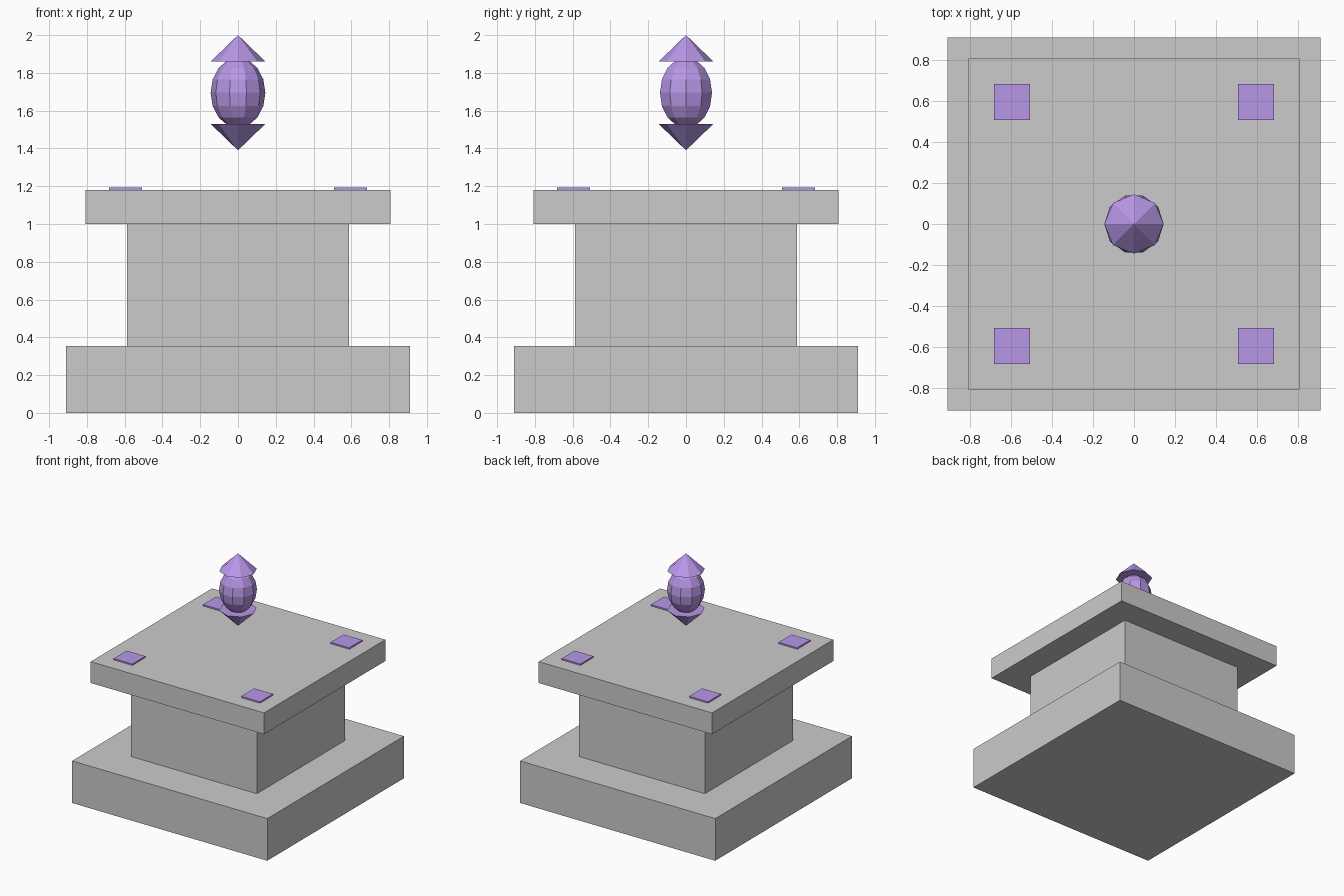
import bpy
import bmesh
from math import pi
from mathutils import Matrix

if "Cube" in bpy.data.objects:
    bpy.data.objects.remove(bpy.data.objects["Cube"])

violet = bpy.data.materials.new("violet")
violet.diffuse_color = (0.48, 0.31, 0.80, 1)
violet.use_nodes = True
violet.node_tree.nodes["Principled BSDF"].inputs["Base Color"].default_value = violet.diffuse_color


def finish(name, bm, mat=None):
    bmesh.ops.recalc_face_normals(bm, faces=bm.faces)
    mesh = bpy.data.meshes.new(name)
    bm.to_mesh(mesh)
    bm.free()
    if mat:
        mesh.materials.append(mat)
    obj = bpy.data.objects.new(name, mesh)
    bpy.context.collection.objects.link(obj)
    return obj


def square_block(name, half, z0, z1, x=0, y=0, mat=None):
    bm = bmesh.new()
    place = Matrix.Translation((x, y, (z0 + z1) / 2)) @ Matrix.Diagonal((2 * half, 2 * half, z1 - z0, 1))
    bmesh.ops.create_cube(bm, size=1, matrix=place)
    return finish(name, bm, mat)


def cone(name, z_base, z_tip):
    bm = bmesh.new()
    h = z_tip - z_base
    r1, r2 = (0.145, 0) if h > 0 else (0, 0.145)
    bmesh.ops.create_cone(bm, cap_ends=True, segments=8, radius1=r1, radius2=r2, depth=abs(h),
                          matrix=Matrix.Translation((0, 0, (z_base + z_tip) / 2)))
    bmesh.ops.remove_doubles(bm, verts=bm.verts, dist=1e-5)
    return finish(name, bm, violet)


# Stone pedestal
square_block("base_slab", 0.91, 0, 0.355)
square_block("pillar", 0.587, 0.355, 1.0)
square_block("top_slab", 0.808, 1.0, 1.18)

# Corner inlays
for i, (sx, sy) in enumerate([(-1, -1), (1, -1), (1, 1), (-1, 1)]):
    square_block(f"corner_inlay_{i + 1}", 0.087, 1.172, 1.192, 0.595 * sx, 0.595 * sy, violet)

# Floating crystal: faceted core with a point at each end
bm = bmesh.new()
bmesh.ops.create_uvsphere(bm, u_segments=10, v_segments=8, radius=1,
                          matrix=Matrix.Translation((0, 0, 1.695))
                          @ Matrix.Diagonal((0.145, 0.145, 0.186, 1))
                          @ Matrix.Rotation(pi / 2, 4, 'Z'))
finish("crystal_core", bm, violet)
cone("crystal_upper_point", 1.86, 2.0)
cone("crystal_lower_point", 1.53, 1.39)
